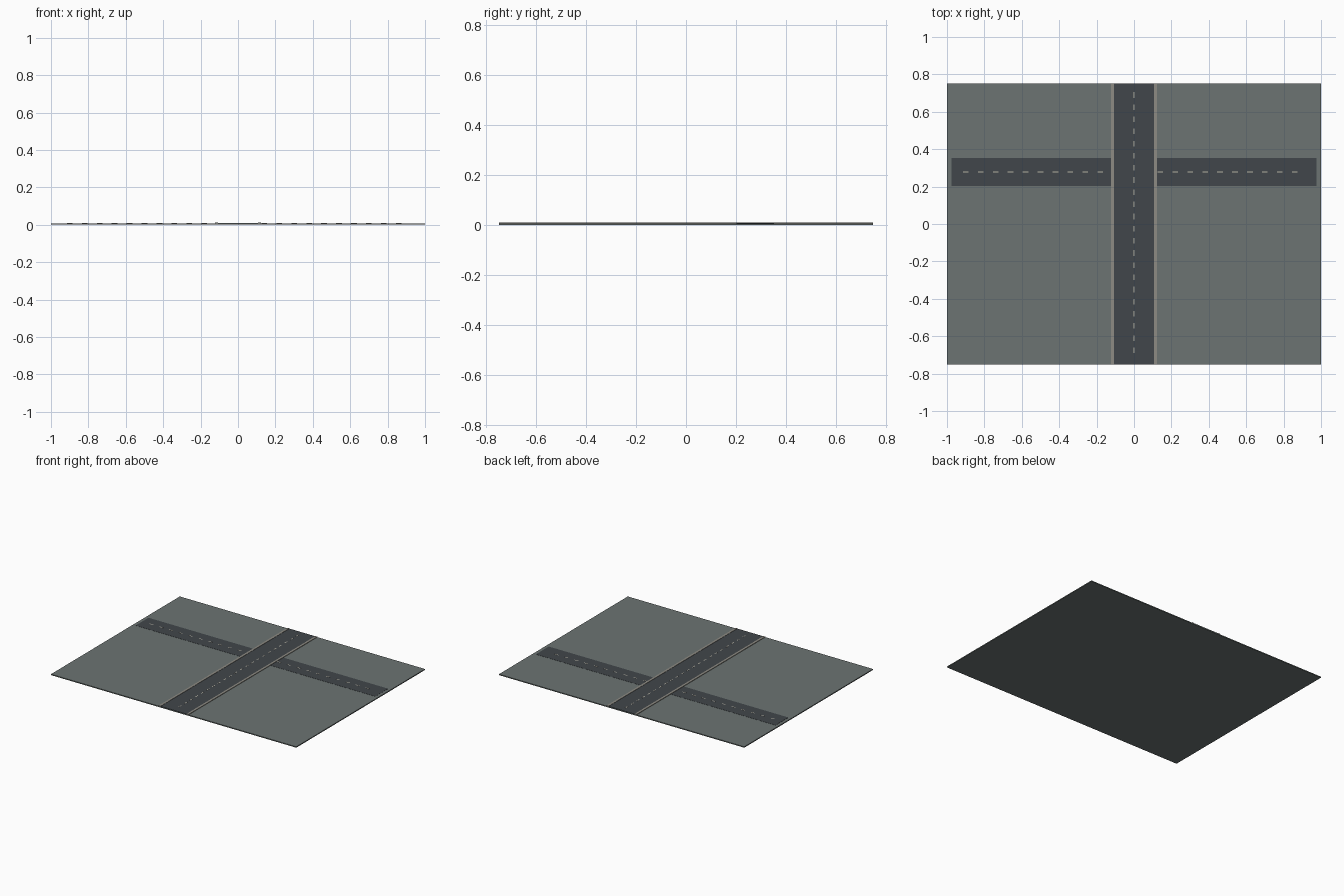
import bpy
import bmesh
from mathutils import Matrix, Vector

if "Cube" in bpy.data.objects:
    bpy.data.objects.remove(bpy.data.objects["Cube"])


def material(name, rgb):
    m = bpy.data.materials.new(name)
    m.diffuse_color = (*rgb, 1)
    m.use_nodes = True
    m.node_tree.nodes["Principled BSDF"].inputs["Base Color"].default_value = m.diffuse_color
    return m


GROUND = material("ground_grey_green", (0.15, 0.175, 0.17))
ASPHALT = material("asphalt", (0.053, 0.062, 0.07))
CONCRETE = material("concrete", (0.27, 0.26, 0.23))
PAINT = material("road_paint", (0.5, 0.48, 0.4))


def boxes(name, extents, mat):
    """One object of boxes, each given as (x0, x1, y0, y1, z0, z1)."""
    bm = bmesh.new()
    for x0, x1, y0, y1, z0, z1 in extents:
        centre = Vector((x0 + x1, y0 + y1, z0 + z1)) / 2
        size = Matrix.Diagonal((x1 - x0, y1 - y0, z1 - z0, 1))
        bmesh.ops.create_cube(bm, size=1, matrix=Matrix.Translation(centre) @ size)
    mesh = bpy.data.meshes.new(name)
    bm.to_mesh(mesh)
    bm.free()
    mesh.materials.append(mat)
    ob = bpy.data.objects.new(name, mesh)
    bpy.context.collection.objects.link(ob)
    return ob


# Ground slab
boxes("ground_slab", [(-1, 1, -0.75, 0.75, 0, 0.007)], GROUND)

# Cross street, passing beneath the slightly higher main road
boxes("cross_street", [(-0.977, 0.977, 0.203, 0.353, 0.0065, 0.008)], ASPHALT)
boxes("main_road", [(-0.106, 0.106, -0.75, 0.75, 0.0065, 0.009)], ASPHALT)

# Kerbs on both sides of the main road
boxes("kerbs", [(s * 0.114 - 0.008, s * 0.114 + 0.008, -0.75, 0.75, 0.0065, 0.011)
                for s in (-1, 1)], CONCRETE)

# Dashed centre lines
boxes("main_road_dashes",
      [(-0.003, 0.003, y, y + 0.03, 0.0085, 0.0096)
       for y in (-0.69 + 0.065 * i for i in range(22))], PAINT)
boxes("cross_street_dashes",
      [(x, x + 0.03, 0.275, 0.281, 0.0075, 0.0086)
       for x in (-0.915 + 0.08 * i for i in range(23)) if x < -0.15 or x > 0.12], PAINT)
